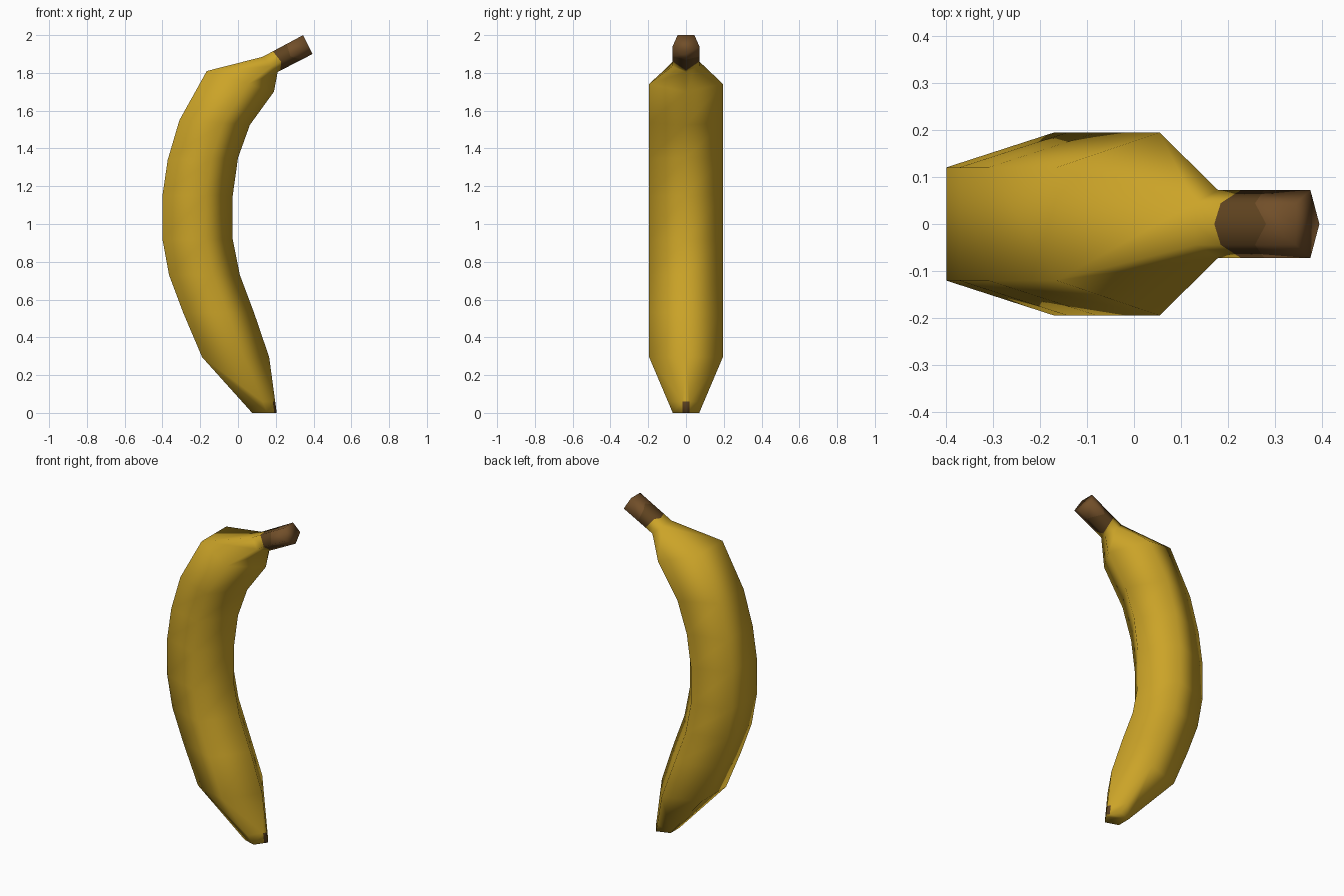
import bpy, bmesh
from mathutils import Vector

cube = bpy.data.objects.get("Cube")
if cube:
    bpy.data.objects.remove(cube, do_unlink=True)


def material(name, colour):
    m = bpy.data.materials.new(name)
    m.use_nodes = True
    m.diffuse_color = (*colour, 1)
    m.node_tree.nodes["Principled BSDF"].inputs["Base Color"].default_value = (*colour, 1)
    return m


YELLOW, BROWN, DARK = range(3)
materials = [material("ripe yellow", (0.6, 0.37, 0.021)),
             material("stem brown", (0.165, 0.077, 0.022)),
             material("dark brown", (0.115, 0.056, 0.014))]

# Pentagonal rings: outer x, outer z, inner x, inner z, half width
rings = [(0.075, 0, 0.205, 0, 0.07),
         (-0.19, 0.295, 0.165, 0.295, 0.195),
         (-0.29, 0.53, 0.085, 0.53, 0.195),
         (-0.365, 0.73, 0.01, 0.73, 0.195),
         (-0.4, 0.92, -0.028, 0.92, 0.195),
         (-0.4, 1.15, -0.028, 1.15, 0.195),
         (-0.372, 1.34, 0, 1.35, 0.195),
         (-0.31, 1.55, 0.063, 1.525, 0.195),
         (-0.165, 1.81, 0.19, 1.7, 0.195),
         (0.13, 1.885, 0.21, 1.805, 0.072),
         (0.345, 2, 0.395, 1.9, 0.072)]
# Pentagon corners: depth from outer side to inner ridge, share of half width
corners = [(0, -0.618), (0.618, -1), (1, 0), (0.618, 1), (0, 0.618)]

bm = bmesh.new()
loops = []
for ox, oz, ix, iz, w in rings:
    loops.append([bm.verts.new((ox + (ix - ox) * d, w * s, oz + (iz - oz) * d))
                  for d, s in corners])
for a, b in zip(loops, loops[1:]):
    for i in range(5):
        j = (i + 1) % 5
        bm.faces.new((a[i], a[j], b[j], b[i]))
bm.faces.new(loops[0])
bm.faces.new(loops[-1])
bmesh.ops.recalc_face_normals(bm, faces=bm.faces[:])


def cut(faces, point, normal):
    geom = set(faces)
    for f in faces:
        geom.update(f.edges, f.verts)
    bmesh.ops.bisect_plane(bm, geom=list(geom), plane_co=point,
                           plane_no=normal, dist=1e-5)


def stem_faces(side=0):
    return [f for f in bm.faces
            if min(v.co.x for v in f.verts) > 0.12
            and min(v.co.z for v in f.verts) > 1.79
            and f.calc_center_median().y * side >= 0]


# Stem colour bands with pointed borders
axis = Vector((0.86, 0, 0.5))
start = Vector((0.175, 0, 1.9))
end = Vector((0.285, 0, 1.96))
cut(stem_faces(), (0, 0, 0), (0, 1, 0))
borders = []
for side in (-1, 1):
    for point, slope in ((start, -0.35), (end, 0.6)):
        normal = axis + Vector((0, side * slope, 0))
        cut(stem_faces(side), point, normal)
        borders.append((side, point, normal))
for f in stem_faces():
    c = f.calc_center_median()
    past = sum((c - p).dot(n) > 0 for s, p, n in borders
               if s == (1 if c.y > 0 else -1))
    f.material_index = (YELLOW, DARK, BROWN)[past]


# Small dark patch on the inner ridge at the blossom tip
def tip_faces():
    return [f for f in bm.faces if f.calc_center_median().z < 0.2
            and f.normal.x > 0.5]


cut(tip_faces(), (0, 0, 0.06), (0, 0, 1))
for y in (-0.018, 0.018):
    cut([f for f in tip_faces() if max(v.co.z for v in f.verts) < 0.07],
        (0, y, 0), (0, 1, 0))
for f in tip_faces():
    c = f.calc_center_median()
    if c.z < 0.06 and abs(c.y) < 0.018:
        f.material_index = DARK

for f in bm.faces:
    f.smooth = True
mesh = bpy.data.meshes.new("banana")
bm.to_mesh(mesh)
bm.free()
for m in materials:
    mesh.materials.append(m)
banana = bpy.data.objects.new("banana", mesh)
bpy.context.collection.objects.link(banana)
